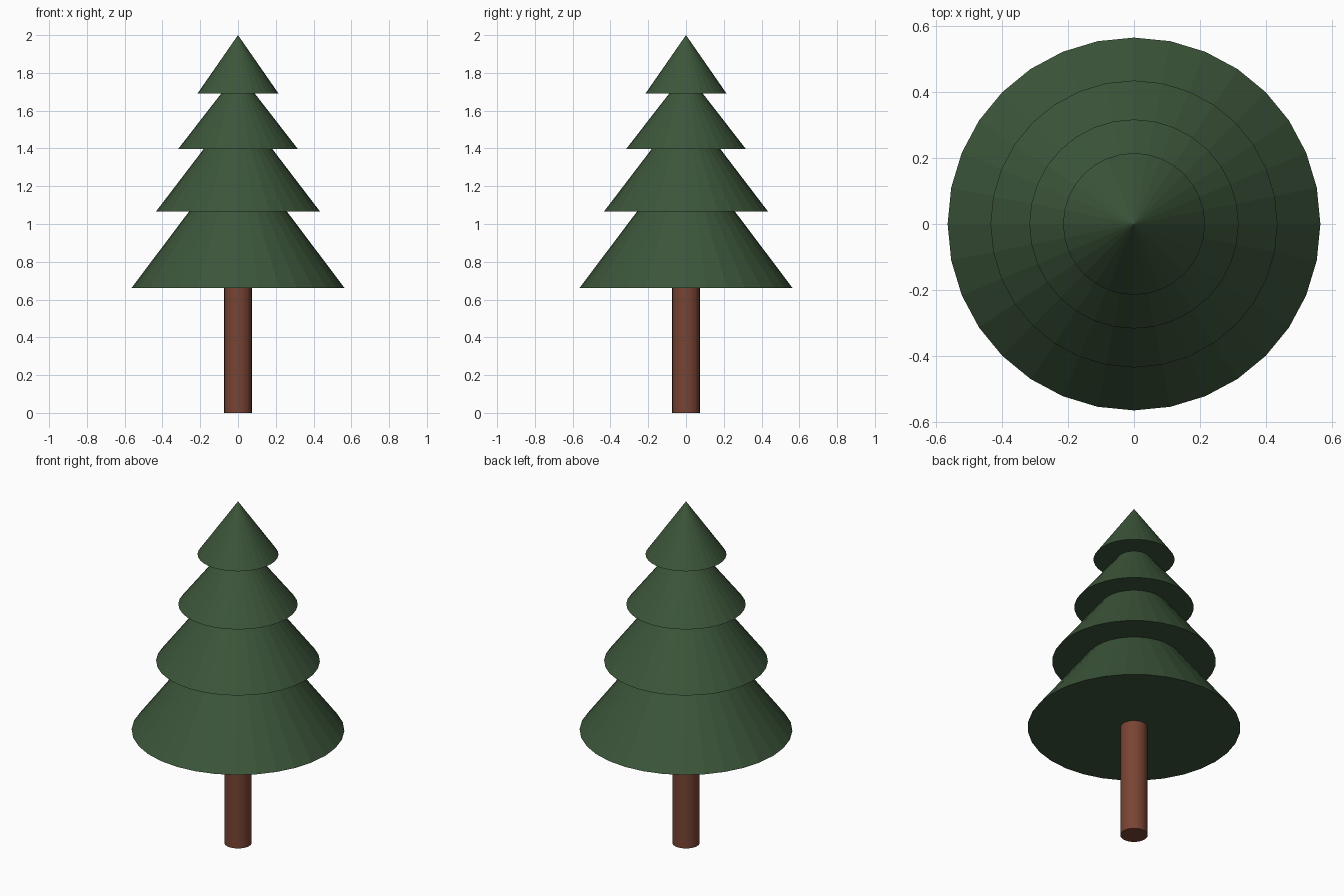
import bpy

cube = bpy.data.objects.get("Cube")
if cube:
    bpy.data.objects.remove(cube, do_unlink=True)


def make_material(name, rgb):
    mat = bpy.data.materials.new(name)
    mat.use_nodes = True
    colour = (*rgb, 1.0)
    mat.diffuse_color = colour
    mat.node_tree.nodes["Principled BSDF"].inputs["Base Color"].default_value = colour
    return mat


def add_cone(name, base_radius, top_radius, bottom, top, mat):
    """Flat-sided cone or cylinder standing between two heights."""
    bpy.ops.mesh.primitive_cone_add(
        vertices=32, radius1=base_radius, radius2=top_radius,
        depth=top - bottom, location=(0, 0, (bottom + top) / 2))
    obj = bpy.context.object
    obj.name = name
    obj.data.materials.append(mat)
    return obj


green = make_material("needle green", (0.045, 0.092, 0.042))
brown = make_material("bark brown", (0.19, 0.058, 0.034))

# Trunk, reaching just inside the lowest tier
add_cone("trunk", 0.073, 0.073, 0.0, 0.70, brown)

# Foliage tiers: name, base radius, base height, tip height
tiers = [
    ("lowest_tier", 0.565, 0.66, 1.41),
    ("lower_middle_tier", 0.435, 1.065, 1.635),
    ("upper_middle_tier", 0.317, 1.397, 1.805),
    ("top_tier", 0.215, 1.69, 2.0),
]
for name, radius, bottom, tip in tiers:
    add_cone(name, radius, 0.0, bottom, tip, green)
